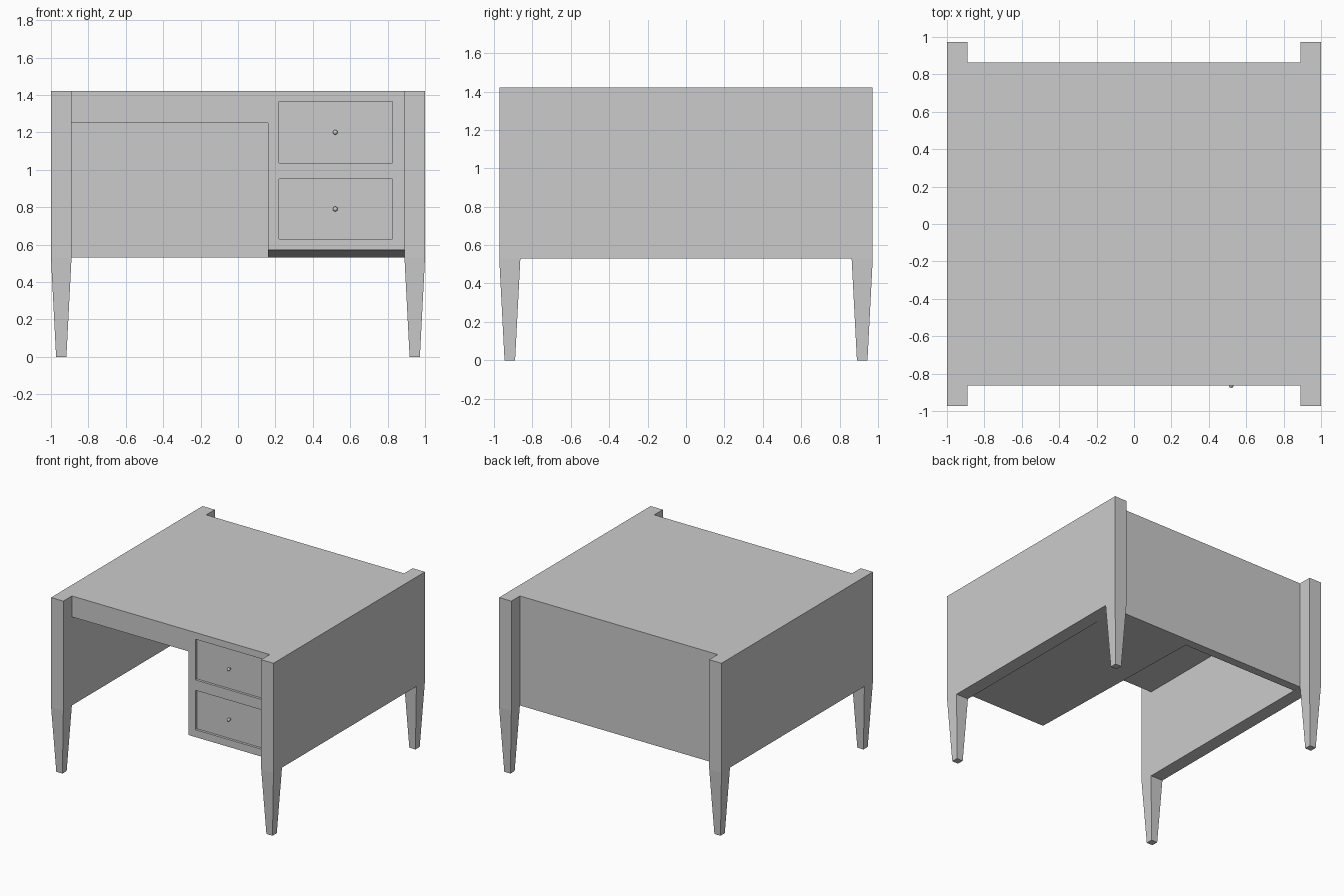
import bpy, bmesh
from mathutils import Vector

if "Cube" in bpy.data.objects:
    bpy.data.objects.remove(bpy.data.objects["Cube"])

TOP, BOTTOM = 1.42, 0.53      # body heights
SIDE_Y, BODY_Y = 0.973, 0.863 # half depths of side panels and carcass
LEG = 0.11                    # leg and panel thickness


def add_block(bm, lo, hi, foot=1.0):
    """Box between two corners; foot scales the bottom face for a taper."""
    lo, hi = Vector(lo), Vector(hi)
    mid, size = (lo + hi) / 2, hi - lo
    for v in bmesh.ops.create_cube(bm, size=1)["verts"]:
        k = foot if v.co.z < 0 else 1.0
        v.co = mid + Vector((v.co.x * size.x * k, v.co.y * size.y * k, v.co.z * size.z))


def make_object(name, bm):
    mesh = bpy.data.meshes.new(name)
    bm.to_mesh(mesh)
    bm.free()
    obj = bpy.data.objects.new(name, mesh)
    bpy.context.collection.objects.link(obj)
    return obj


def cut(target, name, lo, hi):
    bm = bmesh.new()
    add_block(bm, lo, hi)
    cutter = make_object(name, bm)
    cutter.hide_render = True
    cutter.display_type = 'WIRE'
    mod = target.modifiers.new(name, 'BOOLEAN')
    mod.operation = 'DIFFERENCE'
    mod.solver = 'EXACT'
    mod.object = cutter


# Side panels with two tapered legs each, mirrored left to right
bm = bmesh.new()
add_block(bm, (1 - LEG, -SIDE_Y, BOTTOM), (1, SIDE_Y, TOP))
for y in (-SIDE_Y, SIDE_Y - LEG):
    add_block(bm, (1 - LEG, y, 0), (1, y + LEG, BOTTOM), foot=0.5)
sides = make_object("side_panels_and_legs", bm)
sides.modifiers.new("mirror", 'MIRROR').use_clip = True

# Carcass: desk top, back panel and drawer pedestal; underside rises to the front
bm = bmesh.new()
add_block(bm, (LEG - 1, -BODY_Y, BOTTOM), (1 - LEG, BODY_Y, TOP))
for v in bm.verts:
    if v.co.y < 0 and v.co.z < 1:
        v.co.z = 0.57
carcass = make_object("desk_carcass", bm)
cut(carcass, "kneehole_cutter", (-0.95, -1.1, 0.3), (0.16, 0.79, 1.25))

# Recessed drawer fronts and their round knobs
for label, z0, z1, knob_z in (("upper", 1.035, 1.365, 1.20), ("lower", 0.63, 0.95, 0.79)):
    cut(carcass, label + "_drawer_cutter", (0.22, -1.1, z0), (0.825, -BODY_Y + 0.02, z1))

    bpy.ops.mesh.primitive_cylinder_add(vertices=12, radius=0.007, depth=0.025,
                                        location=(0.52, -0.85, knob_z), rotation=(1.5708, 0, 0))
    bpy.context.object.name = label + "_knob_stem"
    bpy.ops.object.shade_smooth_by_angle()
    bpy.ops.mesh.primitive_uv_sphere_add(segments=16, ring_count=8, radius=0.013,
                                         location=(0.52, -0.863, knob_z))
    bpy.context.object.name = label + "_knob"
    bpy.ops.object.shade_smooth_by_angle()
